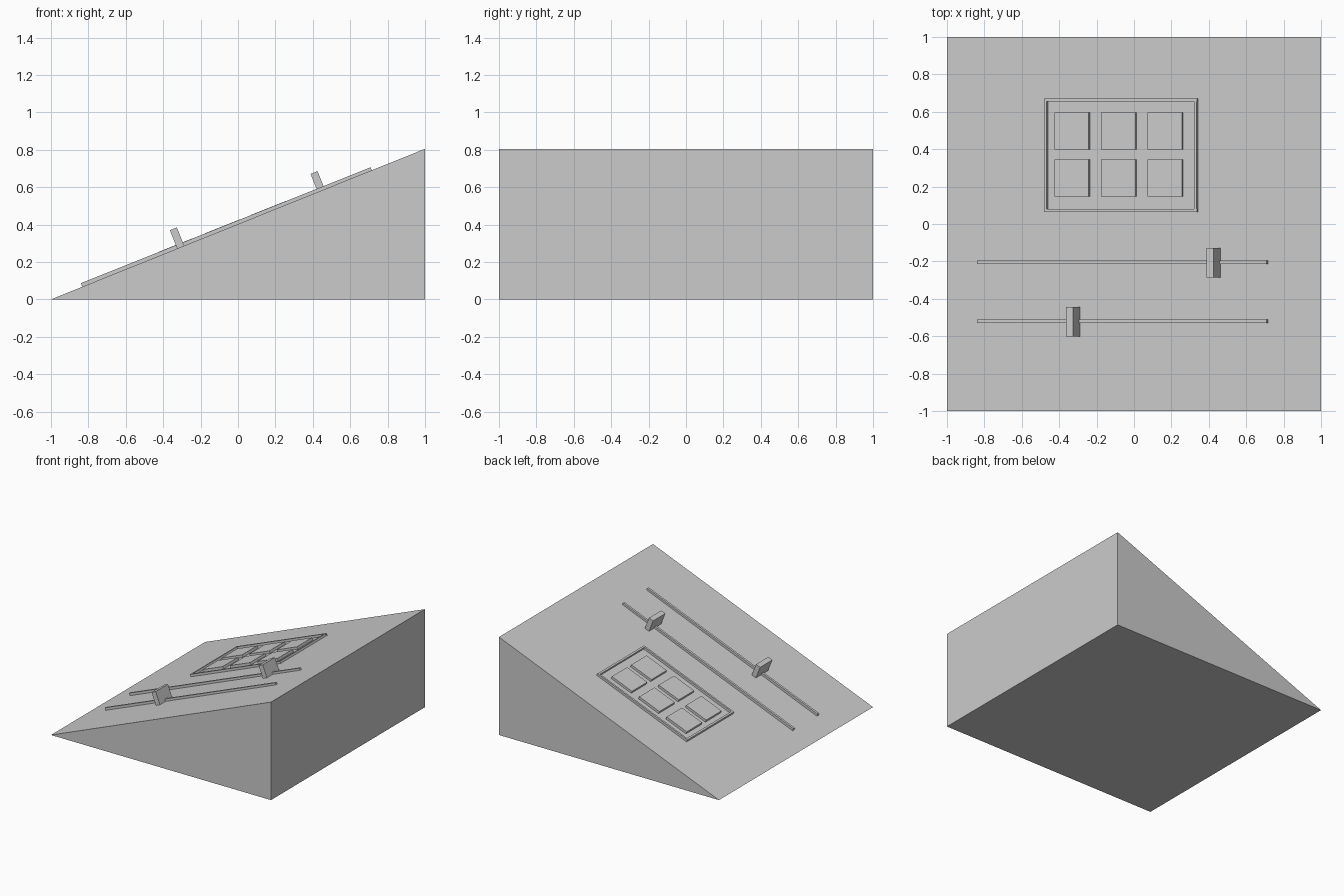
import bpy, bmesh, math
from mathutils import Matrix, Vector

if "Cube" in bpy.data.objects:
    bpy.data.objects.remove(bpy.data.objects["Cube"])

SLOPE = math.atan2(0.8, 2.0)
C, S = math.cos(SLOPE), math.sin(SLOPE)
FRAME = Matrix.Translation((-1, 0, 0)) @ Matrix.Rotation(-SLOPE, 4, 'Y')


def finish(name, bm):
    bmesh.ops.recalc_face_normals(bm, faces=bm.faces)
    me = bpy.data.meshes.new(name)
    bm.to_mesh(me)
    bm.free()
    ob = bpy.data.objects.new(name, me)
    bpy.context.collection.objects.link(ob)
    return ob


def slope_box(name, x0, x1, y0, y1, h, sink=0.003):
    """Box standing on the sloped face; x0..x1 is its extent seen from the top."""
    u0, u1 = (x0 + h * S + 1) / C, (x1 + 1) / C
    bm = bmesh.new()
    bmesh.ops.create_cube(bm, size=1)
    bmesh.ops.scale(bm, vec=(u1 - u0, y1 - y0, h + sink), verts=bm.verts)
    bmesh.ops.translate(bm, vec=((u0 + u1) / 2, (y0 + y1) / 2, (h - sink) / 2), verts=bm.verts)
    ob = finish(name, bm)
    ob.matrix_world = FRAME
    return ob


# wedge body: triangular profile extruded along y
bm = bmesh.new()
face = bm.faces.new([bm.verts.new(p) for p in ((-1, -1, 0), (1, -1, 0), (1, -1, 0.805))])
ext = bmesh.ops.extrude_face_region(bm, geom=[face])
bmesh.ops.translate(bm, vec=Vector((0, 2, 0)),
                    verts=[v for v in ext['geom'] if isinstance(v, bmesh.types.BMVert)])
finish("wedge_body", bm)

# slider tracks and knobs
for i, (y, kx) in enumerate(((-0.205, 0.388), (-0.52, -0.364))):
    slope_box(f"slider_track_{i}", -0.84, 0.717, y - 0.009, y + 0.009, 0.021)
    slope_box(f"slider_knob_{i}", kx, kx + 0.077, y - 0.082, y + 0.077, 0.107)

# keypad border
for name, y in (("front", 0.065), ("back", 0.655)):
    slope_box(f"keypad_border_{name}", -0.482, 0.344, y, y + 0.015, 0.021)
for name, x0 in (("low", -0.482), ("high", 0.321)):
    slope_box(f"keypad_border_{name}", x0, x0 + 0.022, 0.08, 0.655, 0.021)

# keys, three by two
for i in range(3):
    for j in range(2):
        x, y = -0.425 + 0.249 * i, 0.146 + 0.252 * j
        slope_box(f"key_{i}_{j}", x, x + 0.191, y, y + 0.199, 0.022)
